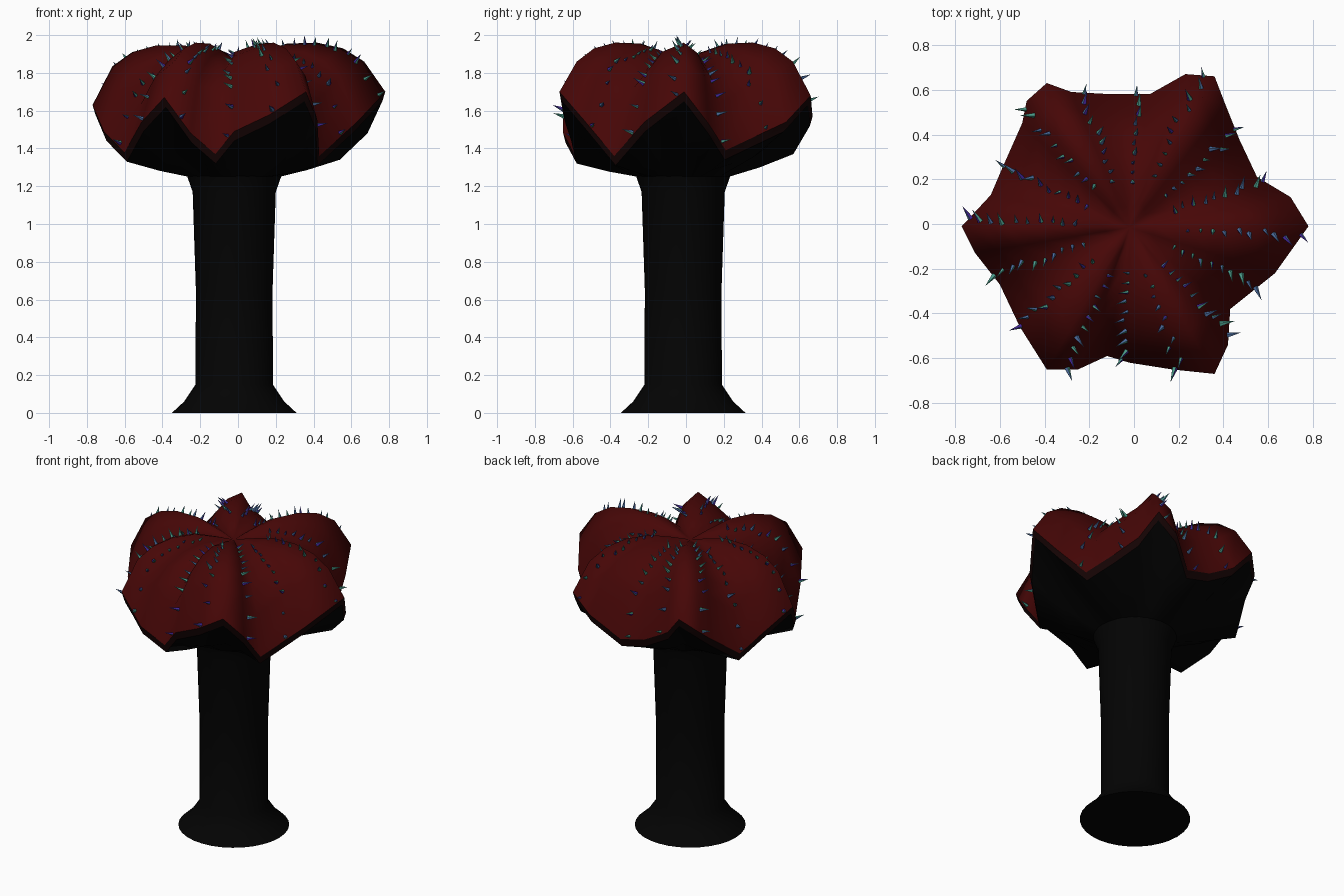
import bpy, bmesh, math, random
from mathutils import Vector
from mathutils.bvhtree import BVHTree

random.seed(4)
if "Cube" in bpy.data.objects:
    bpy.data.objects.remove(bpy.data.objects["Cube"], do_unlink=True)


def material(name, colour):
    mat = bpy.data.materials.new(name)
    mat.use_nodes = True
    mat.diffuse_color = (*colour, 1)
    shader = mat.node_tree.nodes["Principled BSDF"]
    shader.inputs["Base Color"].default_value = (*colour, 1)
    shader.inputs["Roughness"].default_value = 0.8
    return mat


RED = material("deep red", (0.062, 0.002, 0.002))
RIM = material("dark maroon", (0.007, 0.001, 0.001))
BLACK = material("soft black", (0.001, 0.001, 0.001))
TEAL = material("teal", (0.07, 0.33, 0.25))
BLUE = material("slate blue", (0.07, 0.15, 0.33))
PURPLE = material("violet", (0.06, 0.02, 0.35))


def finish(bm, name, mats, smooth_angle=None):
    mesh = bpy.data.meshes.new(name)
    bm.to_mesh(mesh)
    bm.free()
    obj = bpy.data.objects.new(name, mesh)
    bpy.context.collection.objects.link(obj)
    for mat in mats:
        mesh.materials.append(mat)
    if smooth_angle:
        bpy.ops.object.select_all(action="DESELECT")
        obj.select_set(True)
        bpy.context.view_layer.objects.active = obj
        bpy.ops.object.shade_smooth_by_angle(angle=math.radians(smooth_angle))


def bridge(bm, lower, upper, index=0):
    """Join two rings of equal length with quads."""
    count = len(lower)
    for i in range(count):
        j = (i + 1) % count
        face = bm.faces.new((lower[i], lower[j], upper[j], upper[i]))
        face.material_index = index


CENTRE = Vector((-0.02, -0.015, 0))

# Wavy lip of the cap: high on the six lobes, low in the furrows
LIP = [Vector(p) for p in (
    (.78, -.01, 1.7), (.7, .12, 1.53), (.55, .21, 1.39), (.47, .38, 1.47),
    (.41, .53, 1.54), (.36, .66, 1.68), (.23, .67, 1.57), (.07, .58, 1.42),
    (-.1, .58, 1.46), (-.28, .59, 1.56), (-.39, .63, 1.69), (-.48, .55, 1.6),
    (-.5, .45, 1.52), (-.58, .27, 1.38), (-.64, .13, 1.47), (-.77, -.01, 1.63),
    (-.71, -.13, 1.49), (-.6, -.27, 1.38), (-.51, -.46, 1.54),
    (-.39, -.65, 1.67), (-.25, -.65, 1.48), (-.12, -.59, 1.37),
    (-.02, -.62, 1.49), (.17, -.65, 1.58), (.36, -.67, 1.7),
    (.42, -.54, 1.55), (.43, -.38, 1.36), (.63, -.22, 1.54))]

# Radial steps of the cap: fraction of lip radius, lobe height, furrow height
STEPS = [(.15, 1.91, 1.868), (.35, 1.955, 1.86), (.55, 1.96, 1.81),
         (.72, 1.93, 1.72), (.86, 1.86, 1.6)]


def cap_point(lip, step):
    t, lobe, furrow = step
    weight = min(1, max(0, (lip.z - 1.37) / 0.3)) ** 0.7
    p = CENTRE.lerp(lip, t)
    p.z = furrow + (lobe - furrow) * weight
    return p


# Cap top, lip band and underside
bm = bmesh.new()
rings = [[bm.verts.new(cap_point(p, s)) for p in LIP] for s in STEPS]
rings.append([bm.verts.new(p) for p in LIP])
hub = bm.verts.new(CENTRE + Vector((0, 0, 1.87)))
for i, v in enumerate(rings[0]):
    bm.faces.new((hub, v, rings[0][(i + 1) % len(LIP)]))
for inner, outer in zip(rings, rings[1:]):
    bridge(bm, outer, inner)
bm.normal_update()
tree = BVHTree.FromBMesh(bm)


def under_ring(fraction, drop, neck=0.0):
    ring = []
    for p in LIP:
        q = CENTRE.lerp(p, fraction)
        q.z = (p.z - drop) * (1 - neck) + 1.25 * neck
        ring.append(bm.verts.new(q))
    return ring


edge = under_ring(0.98, 0.05)
middle = under_ring(0.68, 0.06, 0.55)
neck = [bm.verts.new(CENTRE + Vector((p.x - CENTRE.x, p.y - CENTRE.y, 0)).normalized() * 0.245
                     + Vector((0, 0, 1.25))) for p in LIP]
bridge(bm, edge, rings[-1], 1)
bridge(bm, middle, edge, 2)
bridge(bm, neck, middle, 2)

# Soft shading everywhere except along the colour borders
for face in bm.faces:
    face.smooth = True
for e in bm.edges:
    e.smooth = len({f.material_index for f in e.link_faces}) == 1
finish(bm, "cap", [RED, RIM, BLACK])

# Stem turned from a profile with a flared foot
bm = bmesh.new()
SIDES = 32
profile = [(.33, 0), (.265, .06), (.205, .15), (.203, .65), (.22, 1.17), (.25, 1.255)]
previous = None
for radius, z in profile:
    ring = [bm.verts.new(CENTRE + Vector((radius * math.cos(a), radius * math.sin(a), z)))
            for a in (math.tau * i / SIDES for i in range(SIDES))]
    if previous:
        bridge(bm, previous, ring)
    else:
        bm.faces.new(ring[::-1])
    previous = ring
finish(bm, "stem", [BLACK], 50)

# Rows of little spines standing on the cap
bm = bmesh.new()
ROWS, PER_ROW = 16, 10
angles = [math.atan2(p.y - CENTRE.y, p.x - CENTRE.x) % math.tau for p in LIP]


def lip_at(angle):
    """Lip position in a given direction."""
    for i in range(len(LIP)):
        j = (i + 1) % len(LIP)
        span = (angles[j] - angles[i]) % math.tau
        offset = (angle - angles[i]) % math.tau
        if offset <= span:
            return LIP[i].lerp(LIP[j], offset / span)
    return LIP[0]


def add_spine(base, normal, length, radius):
    turn = normal.to_track_quat("Z", "Y")
    tip = bm.verts.new(base + normal * length)
    foot = [bm.verts.new(base - normal * 0.008 + turn @ Vector(
        (radius * math.cos(a), radius * math.sin(a), 0)))
        for a in (math.tau * k / 5 for k in range(5))]
    shift = random.randrange(5)
    for k in range(5):
        face = bm.faces.new((foot[k], foot[(k + 1) % 5], tip))
        face.material_index = (k + shift) % 5 // 2


for row in range(ROWS):
    angle = (math.tau * row / ROWS - 0.05) % math.tau
    for k in range(PER_ROW):
        t = 0.34 + 0.65 * k / (PER_ROW - 1)
        jitter = random.uniform(-0.035, 0.035)
        lip = lip_at((angle + jitter) % math.tau)
        stations = STEPS + [(1.0, lip.z, lip.z)]
        for low, high in zip(stations, stations[1:]):
            if low[0] <= t <= high[0]:
                mix = (t - low[0]) / (high[0] - low[0])
                guess = cap_point(lip, low).lerp(cap_point(lip, high), mix)
        spot, normal, _, _ = tree.find_nearest(guess)
        if normal.dot(spot - Vector((0, 0, 1.4))) < 0:
            normal = -normal
        size = random.uniform(0.75, 1.1) * (0.7 + 0.5 * t)
        length = min(0.055 * size, (2.0 - spot.z) / max(normal.z, 0.05))
        add_spine(spot, normal, length, 0.012 * size)
finish(bm, "spines", [TEAL, BLUE, PURPLE])
